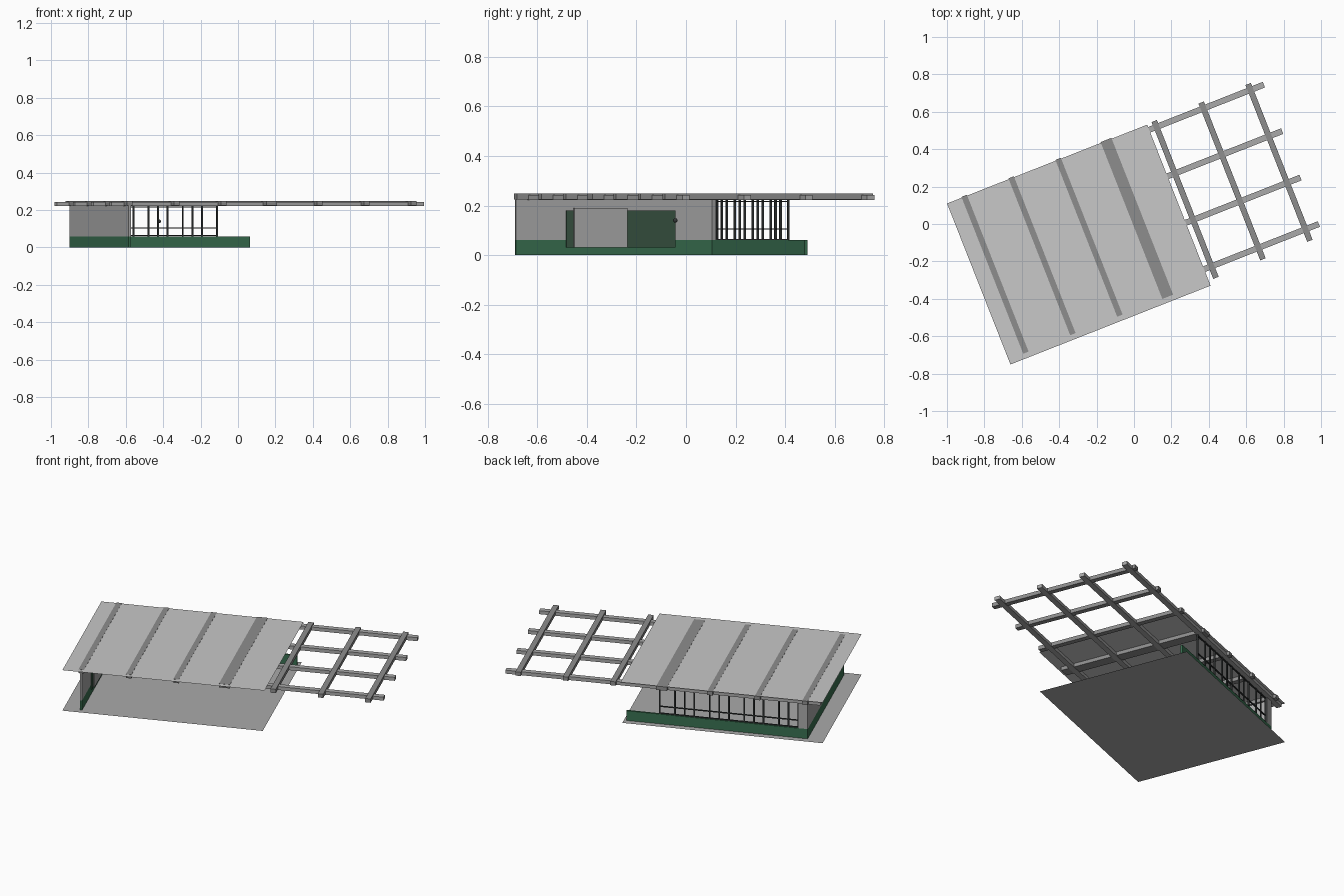
import bpy
from math import radians
from mathutils import Matrix

cube = bpy.data.objects.get("Cube")
if cube:
    bpy.data.objects.remove(cube, do_unlink=True)

# The whole pavilion is turned on the site; u runs along it, v across it
FRAME = Matrix.Translation((-0.295, -0.11, 0)) @ Matrix.Rotation(radians(21.5), 4, "Z")


def material(name, r, g, b):
    m = bpy.data.materials.new(name)
    m.use_nodes = True
    m.diffuse_color = (r, g, b, 1)
    m.node_tree.nodes["Principled BSDF"].inputs["Base Color"].default_value = (r, g, b, 1)
    return m


ROOF = material("pale roof", 0.58, 0.58, 0.58)
GREY = material("mid grey", 0.40, 0.40, 0.40)
BEAM = material("dark grey beam", 0.27, 0.27, 0.27)
GREEN = material("base green", 0.04, 0.16, 0.08)
BOARD = material("board green", 0.04, 0.09, 0.055)
METAL = material("window metal", 0.035, 0.04, 0.04)


def add(name, mesh, mat):
    mesh.materials.append(mat)
    ob = bpy.data.objects.new(name, mesh)
    ob.matrix_world = FRAME
    bpy.context.collection.objects.link(ob)
    return ob


def box(name, mat, u, v, z):
    """Box between the (low, high) limits along u, v and z."""
    verts = [(a, b, c) for a in u for b in v for c in z]
    faces = [(0, 1, 3, 2), (4, 6, 7, 5), (0, 4, 5, 1),
             (2, 3, 7, 6), (0, 2, 6, 4), (1, 5, 7, 3)]
    mesh = bpy.data.meshes.new(name)
    mesh.from_pydata(verts, [], faces)
    return add(name, mesh, mat)


def sheet(name, mat, u, v, z):
    """Single flat face."""
    mesh = bpy.data.meshes.new(name)
    mesh.from_pydata([(u[0], v[0], z), (u[1], v[0], z), (u[1], v[1], z), (u[0], v[1], z)],
                     [], [(0, 1, 2, 3)])
    return add(name, mesh, mat)


def around(c, width):
    return (c - width / 2, c + width / 2)


# Floor and roof sheets
sheet("floor", GREY, (-0.575, 0.565), (-0.4625, 0.4625), 0.0)
sheet("roof", ROOF, (-0.575, 0.575), (-0.4625, 0.4625), 0.247)

# Long rafters running under the roof and out over the pergola
for i in range(4):
    box(f"rafter_{i + 1}", GREY, (-0.56, 1.234), around(0.433 - 0.267 * i, 0.032), (0.222, 0.243))

# Cross beams, the fourth one doubled in width
for i, u in enumerate((-0.475, -0.205, 0.065, 0.34, 0.617, 0.887, 1.157)):
    width = 0.062 if i == 3 else 0.031
    box(f"cross_beam_{i + 1}", BEAM, around(u, width), (-0.434, 0.467), (0.225, 0.248))

# L-shaped base and the walls standing on it
END, BACK, T = -0.482, 0.428, 0.012
box("end_base", GREEN, (END, END + T), (-0.434, BACK), (0.001, 0.06))
box("back_base", GREEN, (END, 0.55), (BACK - T, BACK), (0.001, 0.06))
box("end_wall", GREY, (END, END + T), (-0.434, BACK), (0.06, 0.224))
box("back_wall", GREY, (END, -0.43), (BACK - T, BACK), (0.06, 0.224))

# Boards on the inner side of the end wall
box("wall_board", BOARD, (END + T, END + T + 0.006), (-0.218, 0.255), (0.03, 0.18))
box("sliding_board", GREY, (END + T + 0.006, END + T + 0.012), (-0.186, 0.045), (0.03, 0.19))

# Window band: four modules of one wide and two narrow panes
START, STOP, W = -0.426, 0.362, 0.008
DEPTH = (BACK - T, BACK - T + 0.008)
module = (STOP - START) / 4
for m in range(4):
    for k, step in enumerate((0, 0.055, 0.11)):
        box(f"mullion_{m + 1}_{k + 1}", METAL, around(START + m * module + step, W), DEPTH, (0.06, 0.222))
box("mullion_last", METAL, around(STOP, W), DEPTH, (0.06, 0.222))
for name, z in (("sill", 0.063), ("transom", 0.105), ("head", 0.216)):
    box(f"window_{name}", METAL, (START, STOP), DEPTH, around(z, 0.005))

# Small round knob inside
bpy.ops.mesh.primitive_uv_sphere_add(segments=12, ring_count=8, radius=0.009,
                                     location=(-0.42, -0.043, 0.14))
knob = bpy.context.object
knob.name = "knob"
knob.data.materials.append(METAL)
bpy.ops.object.shade_smooth()
